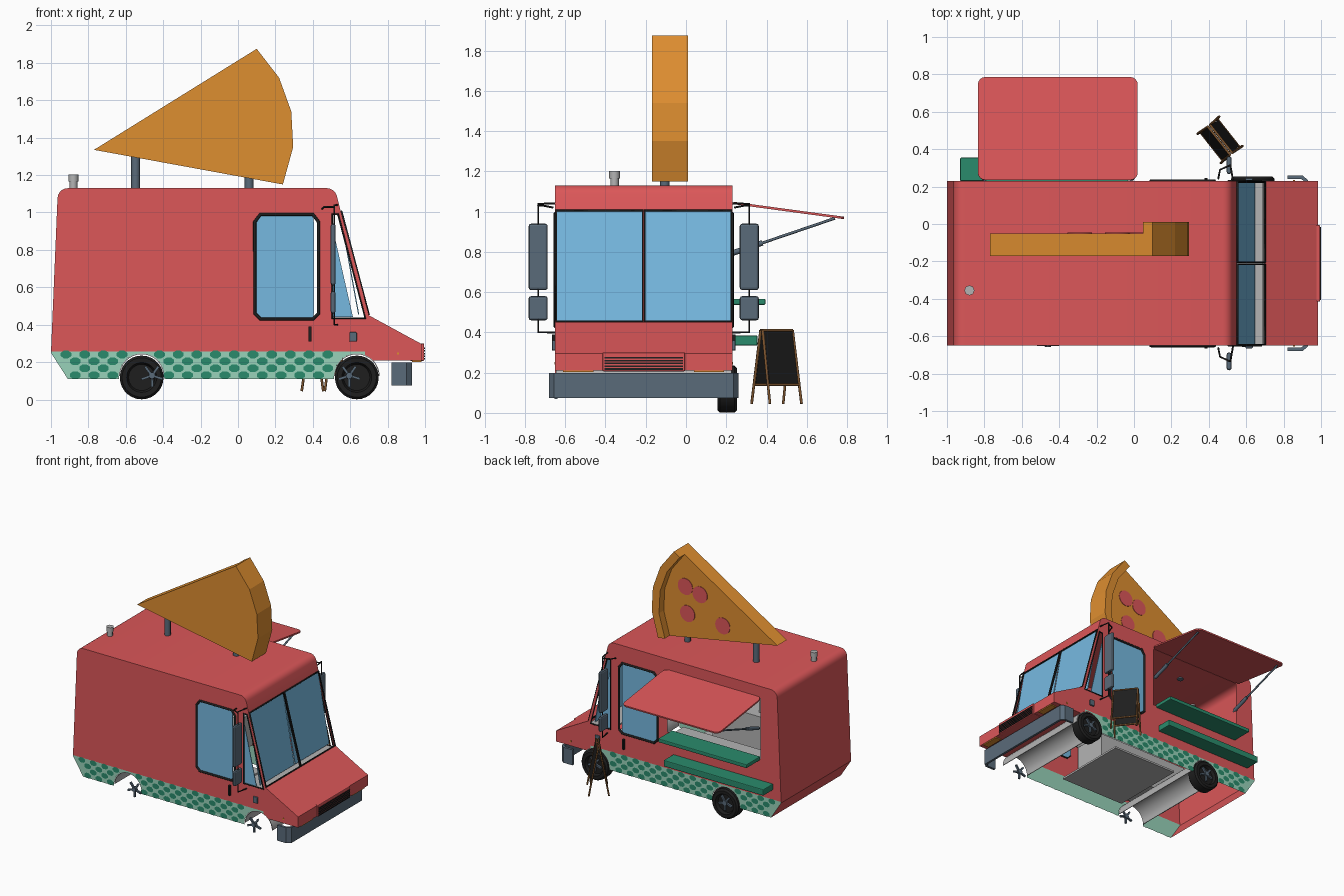
import bpy, bmesh, math
from mathutils import Vector, Matrix

if "Cube" in bpy.data.objects:
    bpy.data.objects.remove(bpy.data.objects["Cube"])

def mat(name, hexa):
    m = bpy.data.materials.new(name)
    c = [int(hexa[i:i + 2], 16) / 255 for i in (0, 2, 4)]
    m.diffuse_color = [((v + .055) / 1.055) ** 2.4 if v > .04 else v / 12.92 for v in c] + [1]
    m.use_nodes = True
    m.node_tree.nodes["Principled BSDF"].inputs["Base Color"].default_value = m.diffuse_color
    return m

RED, BLUE = mat("red_paint", "DC5759"), mat("glass_blue", "76B9E0")
GREEN, MINT = mat("dark_green", "2A8B6C"), mat("mint", "98D2BA")
ORANGE, SLATE = mat("crust_orange", "DE8E30"), mat("slate", "5A6B7A")
BLACK, GREY, WOOD = mat("black", "1E1E1E"), mat("light_grey", "B4B4B4"), mat("wood", "80562F")
C, H = -0.21, 0.44            # body centre and half width in y
YL, YR = C - H, C + H

def activate(ob):
    bpy.ops.object.select_all(action='DESELECT')
    ob.select_set(True)
    bpy.context.view_layer.objects.active = ob

def link(name, bm, mats, smooth=True):
    me = bpy.data.meshes.new(name)
    bm.to_mesh(me)
    bm.free()
    ob = bpy.data.objects.new(name, me)
    bpy.context.collection.objects.link(ob)
    for m in mats if isinstance(mats, tuple) else (mats,):
        me.materials.append(m)
    if smooth:
        activate(ob)
        bpy.ops.object.shade_smooth_by_angle(angle=math.radians(30))
    return ob

def finish(name, bm, m, smooth=True):
    bmesh.ops.recalc_face_normals(bm, faces=bm.faces)
    return link(name, bm, m, smooth)

def prism(name, pts, y0, y1, m, smooth=True):
    """Extrude an x-z outline from y0 to y1."""
    bm = bmesh.new()
    a = [bm.verts.new((x, y0, z)) for x, z in pts]
    b = [bm.verts.new((x, y1, z)) for x, z in pts]
    bm.faces.new(a)
    bm.faces.new(b[::-1])
    for i in range(len(pts)):
        j = (i + 1) % len(pts)
        bm.faces.new((a[i], b[i], b[j], a[j]))
    return finish(name, bm, m, smooth)

def box(name, x0, x1, y0, y1, z0, z1, m, bevel=0):
    ob = prism(name, [(x0, z0), (x1, z0), (x1, z1), (x0, z1)], y0, y1, m, False)
    if bevel:
        mod = ob.modifiers.new("bevel", 'BEVEL')
        mod.width, mod.segments = bevel, 2
    return ob

def tube(name, paths, r, m, cyclic=False, res=2):
    cu = bpy.data.curves.new(name, 'CURVE')
    cu.dimensions, cu.bevel_depth, cu.bevel_resolution, cu.use_fill_caps = '3D', r, res, True
    for p in paths:
        s = cu.splines.new('POLY')
        s.points.add(len(p) - 1)
        for q, v in zip(s.points, p):
            q.co = (*v, 1)
        s.use_cyclic_u = cyclic
    cu.materials.append(m)
    ob = bpy.data.objects.new(name, cu)
    bpy.context.collection.objects.link(ob)
    activate(ob)
    bpy.ops.object.convert(target='MESH')

def sheet(name, pts, m, thick=0.006):
    bm = bmesh.new()
    bm.faces.new([bm.verts.new(p) for p in pts])
    ob = link(name, bm, m, False)
    mod = ob.modifiers.new("thick", 'SOLIDIFY')
    mod.thickness, mod.offset = thick, 0

def arc(cx, cz, r, a0, a1, n):
    return [(cx + r * math.cos(math.radians(a0 + (a1 - a0) * i / n)),
             cz + r * math.sin(math.radians(a0 + (a1 - a0) * i / n))) for i in range(n + 1)]

# Outlines: skin runs over hood, roof and rear; arches close the side panels
WX = {"rear": -0.515, "front": 0.635}
hood = [(0.985, 0.21), (0.985, 0.295), (0.70, 0.45), (0.697, 0.46)]
roof = ([(0.551, 1.0)] + arc(0.475, 1.075, 0.055, 15, 90, 5)
        + arc(-0.91, 1.075, 0.055, 90, 177, 5) + [(-1.0, 0.25), (-0.91, 0.11)])
front_arch = arc(WX["front"], .125, .122, 187, 44, 12)
side = hood + roof + arc(WX["rear"], .125, .122, 187, -7, 16) + front_arch
door = [(.12, .43), (.40, .43), (.43, .46), (.43, .95), (.40, .99), (.12, .99), (.09, .95), (.09, .46)]
quarter = [(.505, .435), (.68, .435), (.535, .99), (.505, .99)]
hatch = [(-.82, .55), (0, .55), (0, 1.035), (-.82, 1.035)]

# Body side panels with window holes and mint skirt
for name, y, loops in (("far_side_panel", YL, (side, door, quarter)),
                       ("hatch_side_panel", YR, (side, door, quarter, hatch))):
    bm = bmesh.new()
    for lp in loops:
        v = [bm.verts.new((x, y, z)) for x, z in lp]
        for i in range(len(v)):
            bm.edges.new((v[i - 1], v[i]))
    bmesh.ops.triangle_fill(bm, edges=bm.edges[:], use_beauty=True, use_dissolve=False,
                            normal=(0, 1 if y > 0 else -1, 0))
    for co, no in (((0, 0, .258), (0, 0, 1)), ((.68, 0, 0), (1, 0, 0))):
        bmesh.ops.bisect_plane(bm, geom=bm.verts[:] + bm.edges[:] + bm.faces[:], plane_co=co, plane_no=no)
    for f in bm.faces:
        m = f.calc_center_median()
        f.material_index = int(m.z < .258 and m.x < .68)
        if f.normal.y * y < 0:
            f.normal_flip()
    link(name, bm, (RED, MINT), False)

# Body skin: hood and roof/rear strips
for name, line in (("hood_skin", front_arch[-1:] + hood), ("roof_and_rear_skin", roof)):
    bm = bmesh.new()
    a = [bm.verts.new((x, YL, z)) for x, z in line]
    b = [bm.verts.new((x, YR, z)) for x, z in line]
    for i in range(len(line) - 1):
        bm.faces.new((a[i], a[i + 1], b[i + 1], b[i]))
    link(name, bm, RED)

# Green skirt dots in staggered rows
bm = bmesh.new()
for s in (-1, 1):
    for row in range(4):
        z = .13 + row * .037
        for k in range(17):
            x = -.97 + k * .1 + (row % 2) * .05
            if x < -.965 + (.25 - z) * .64 or x > .64:
                continue
            if min(math.hypot(x - w, z - .125) for w in WX.values()) < .143:
                continue
            p = [(x + .031 * math.cos(a), C + s * (H + .002), z + .022 * math.sin(a))
                 for a in [math.pi / 8 + i * math.pi / 4 for i in range(8)]]
            bm.faces.new([bm.verts.new(v) for v in (p if s < 0 else p[::-1])])
link("skirt_dots", bm, GREEN, False)

# Wheel wells, tyres on the hatch side, five-spoke hubs on both
def spokes(name, x, y):
    bm = bmesh.new()
    for i in range(5):
        g = bmesh.ops.create_cube(bm, size=1)["verts"]
        bmesh.ops.transform(bm, verts=g, matrix=Matrix.Translation((x, y, .128)) @ Matrix.Rotation(i * math.tau / 5 + .3, 4, 'Y')
                            @ Matrix.Translation((.03, 0, 0)) @ Matrix.Diagonal((.06, .015, .013, 1)))
    bmesh.ops.create_cone(bm, cap_ends=True, segments=12, radius1=.02, radius2=.017, depth=.025,
                          matrix=Matrix.Translation((x, y, .128)) @ Matrix.Rotation(math.pi / 2, 4, 'X'))
    finish(name, bm, SLATE)

for n, x in WX.items():
    prism(n + "_wheel_well", arc(x, .125, .122, 0, 180, 16) + arc(x, .125, .117, 180, 0, 16), YL + .003, YR - .003, GREY)
    bm = bmesh.new()
    prof = [(.07, -.025), (.08, -.048), (.105, -.048), (.117, -.035), (.117, .035), (.105, .048), (.08, .048), (.07, .025)]
    rings = [[bm.verts.new((x + r * math.cos(i * math.tau / 28), .205 + d, .118 + r * math.sin(i * math.tau / 28)))
              for i in range(28)] for r, d in prof]
    for a, b in zip(rings, rings[1:]):
        for i in range(28):
            bm.faces.new((a[i], a[i - 1], b[i - 1], b[i]))
    bm.faces.new(rings[0])
    bm.faces.new(rings[-1][::-1])
    finish(n + "_tyre", bm, BLACK)
    spokes(n + "_hub_hatch_side", x, .24)
    spokes(n + "_hub_far_side", x - (.04 if n == "front" else -.055), YL + .005)

# Windscreen, with frame on the slope
for a, b in ((YL + .005, C - .005), (C + .005, YR - .005)):
    sheet("windscreen", [(.545, a, 1.0), (.545, b, 1.0), (.645, b, .455), (.645, a, .455)], BLUE)
    tube("windscreen_frame", [[(.552, a, 1.005), (.552, b, 1.005), (.698, b, .455), (.698, a, .455)]], .007, BLACK, True)
box("dashboard", .50, .69, YL + .003, YR - .003, .425, .437, GREY)

# Parts on both sides: door glass, frames, handle, mirrors
for s in (-1, 1):
    y = lambda d: C + s * d
    sheet("door_glass", [(min(x, .405), y(H - .006), z) for x, z in door], BLUE)
    sheet("quarter_glass", [(.505, y(H - .006), .44), (.615, y(H - .006), .44), (.51, y(H - .006), .90)], BLUE)
    tube("door_frame", [[(x, y(H), z) for x, z in door]], .009, BLACK, True)
    tube("quarter_frame", [[(x, y(H), z) for x, z in quarter]], .006, BLACK, True)
    box("door_handle", .378, .392, *sorted((y(H), y(H + .015))), .31, .39, BLACK)
    box("side_marker", .595, .635, *sorted((y(H), y(H + .015))), .31, .36, SLATE, .005)
    box("big_mirror", .495, .522, *sorted((y(.477), y(.572))), .61, .94, SLATE, .012)
    box("small_mirror", .495, .522, *sorted((y(.477), y(.572))), .46, .58, SLATE, .012)
    tube("mirror_arm", [[(.53, y(H), 1.04), (.515, y(.525), 1.04), (.515, y(.525), .40), (.53, y(H), .40)],
                        [(.45, y(.45), 1.02), (.46, y(.50), 1.03), (.515, y(.525), 1.03)]], .005, BLACK)
    box("indicator_lamp", .93, .982, *sorted((y(.25), y(.40))), .202, .212, ORANGE)
    box("side_lamp", .85, .862, *sorted((y(H), y(H + .004))), .24, .252, ORANGE)

# Nose, grille and wrap-around bumper
box("nose", .92, .995, C - .205, C + .205, .206, .30, RED, .006)
for i in range(5):
    box("grille_slat", .99, 1.0, C - .195, C + .195, .214 + i * .014, .222 + i * .014, BLACK)
bm = bmesh.new()
plan = [(.82, -.47), (.90, -.47), (.93, -.445), (.93, .445), (.90, .47), (.82, .47)]
low = [bm.verts.new((x, C + d, .075)) for x, d in plan]
top = [bm.verts.new((x, C + d, .198)) for x, d in plan]
for i in range(5):
    bm.faces.new((low[i], low[i + 1], top[i + 1], top[i]))
mod = link("bumper", bm, SLATE, False).modifiers.new("thick", 'SOLIDIFY')
mod.thickness = .02

# Awning with rounded corners, gas struts and counters
pts = []
for i, (cx, cy) in enumerate(((-.795, .275), (-.02, .275), (-.02, .745), (-.795, .745))):
    pts += arc(cx, cy, .04, 180 + 90 * i, 270 + 90 * i, 4)
sheet("awning", [(x, y, 1.043 - (y - .235) * .135) for x, y in pts], RED, .012)
for x in (-.80, -.015):
    tube("awning_strut", [[(x, .22, .79), (x, .74, .967)]], .007, SLATE)
    tube("strut_cylinder", [[(x, .235, .795), (x, .38, .845)]], .014, SLATE)
box("serving_counter", -.81, -.03, YR - .01, .395, .537, .567, GREEN, .006)
box("lower_shelf", -.93, -.05, YR, .355, .335, .385, GREEN, .006)

# Kitchen interior
box("kitchen_floor", -.38, .2, YL + .05, .02, .19, .205, GREY)
box("back_worktop", -.80, .02, YL + .014, -.36, .27, .55, GREY)
box("oven", -.62, -.35, YL + .02, -.42, .55, .74, GREY)
box("back_panel", -.80, .05, YL + .013, YL + .018, .55, .82, GREY)
box("front_worktop", -.80, -.02, .06, .21, .27, .53, GREY)

# Roof pizza slice, posts and chimney
tip = (-.77, 1.335)
rim = [(.10, 1.875), (.22, 1.72), (.285, 1.54), (.295, 1.35), (.24, 1.15)]
inner = [(tip[0] + .94 * (x - tip[0]), tip[1] + .94 * (z - tip[1])) for x, z in rim]
prism("pizza_slice", [tip] + inner, -.17, -.05, ORANGE, False)
prism("pizza_crust", rim + inner[::-1], -.17, .01, ORANGE, False)
for x, z in ((.04, 1.59), (-.09, 1.56), (.02, 1.38), (-.29, 1.365)):
    prism("pepperoni", arc(x, z, .065, 0, 345, 23), -.05, -.046, RED)
for x, z in ((-.547, 1.32), (.06, 1.22)):
    tube("slice_post", [[(x, -.105, 1.12), (x, -.105, z)]], .024, SLATE)
tube("chimney_pipe", [[(-.88, -.355, 1.12), (-.88, -.355, 1.17)]], .021, GREY)
tube("chimney_cap", [[(-.88, -.355, 1.165), (-.88, -.355, 1.203)]], .027, GREY)

# Folding menu board on the pavement
U, N = Vector((.62, -.785, 0)), Vector((.785, .62, 0))
for s in (-1, 1):
    P = lambda u, z: Vector((.46, .45, z)) + U * u + N * (s * (.006 + (.42 - z) * .18))
    sheet("menu_board", [P(-.09, .14), P(.09, .14), P(.09, .405), P(-.09, .405)], BLACK)
    tube("menu_frame", [[P(-.1, .045), P(-.095, .41)], [P(.1, .045), P(.095, .41)],
                        [P(-.097, .14), P(.097, .14)], [P(-.095, .41), P(.095, .41)]], .007, WOOD, res=1)
